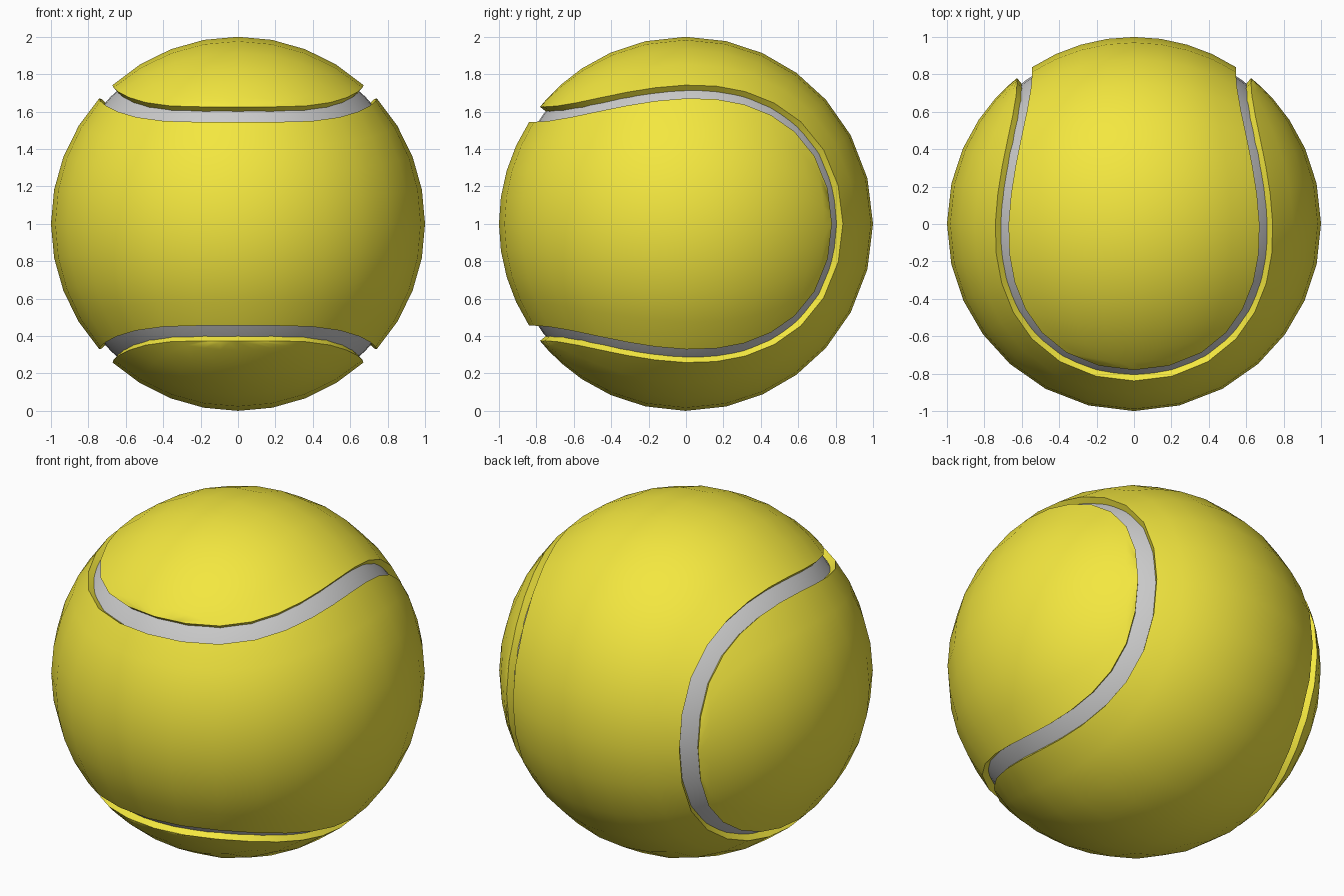
import bpy, bmesh, math
from mathutils import Vector

if "Cube" in bpy.data.objects:
    bpy.data.objects.remove(bpy.data.objects["Cube"])

CENTRE = Vector((0, 0, 1))
GROOVE = 0.05          # half width of the seam groove
CORE_R = 0.962
ROWS = 4               # face rows on each side of a panel's middle line


def on_sphere(lon, lat):
    # longitude 0 faces the front (-y), positive towards +x
    return Vector((math.sin(lon) * math.cos(lat), -math.cos(lon) * math.cos(lat), math.sin(lat)))


def swap(p):
    # half turn that carries one felt panel onto the other
    return Vector((p.z, -p.y, p.x))


# seam centre line: a quarter as (longitude, latitude), the rest by symmetry
quarter = [on_sphere(math.radians(a), math.radians(b)) for a, b in (
    (0, 35.85), (14, 35.85), (28, 36.2), (41, 37.6), (53, 39.7), (65, 42.0), (77, 43.9), (90, 45))]
seam = quarter + [swap(p) for p in reversed(quarter[:-1])]

# panel edge: the seam line moved sideways by the groove half width
mx = Vector((-1, 1, 1))
mz = Vector((1, 1, -1))
ext = [seam[1] * mx] + seam + [seam[-2] * mz]
edge = []
for i, p in enumerate(seam):
    tangent = ext[i + 2] - ext[i]
    edge.append((p + tangent.cross(p).normalized() * GROOVE).normalized())
edge[-1].z = 0
edge = [p * mx for p in reversed(edge[1:])] + edge


def finish(bm, name, colour=None):
    mesh = bpy.data.meshes.new(name)
    bm.to_mesh(mesh)
    bm.free()
    ob = bpy.data.objects.new(name, mesh)
    ob.location = CENTRE
    bpy.context.collection.objects.link(ob)
    if colour:
        mesh.materials.append(colour)
    bpy.ops.object.select_all(action='DESELECT')
    ob.select_set(True)
    bpy.context.view_layer.objects.active = ob
    bpy.ops.object.shade_smooth_by_angle(angle=math.radians(35))


def felt_panel(name, place, colour):
    bm = bmesh.new()
    cols = []
    for p in edge:
        lon, lat = math.atan2(p.x, -p.y), math.asin(p.z)
        cols.append([bm.verts.new(place(on_sphere(lon, lat * j / ROWS)))
                     for j in range(-ROWS, ROWS + 1)])
    for a, b in zip(cols, cols[1:]):
        for j in range(2 * ROWS):
            bm.faces.new((a[j], b[j], b[j + 1], a[j + 1]))
    bmesh.ops.remove_doubles(bm, verts=bm.verts, dist=1e-4)
    # groove wall running inwards from the rim
    rim = [e for e in bm.edges if e.is_boundary]
    new = bmesh.ops.extrude_edge_only(bm, edges=rim)['geom']
    for v in new:
        if isinstance(v, bmesh.types.BMVert):
            v.co *= 0.945
    bmesh.ops.recalc_face_normals(bm, faces=bm.faces)
    top = max(bm.faces, key=lambda f: f.calc_center_median().length)
    if top.normal.dot(top.calc_center_median()) < 0:
        bmesh.ops.reverse_faces(bm, faces=bm.faces)
    finish(bm, name, colour)


yellow = bpy.data.materials.new("yellow_felt")
yellow.diffuse_color = (0.9, 0.8, 0.05, 1)
yellow.use_nodes = True
yellow.node_tree.nodes["Principled BSDF"].inputs["Base Color"].default_value = yellow.diffuse_color

# two interlocking felt panels
felt_panel("front_felt_panel", lambda p: p, yellow)
felt_panel("back_felt_panel", swap, yellow)

# grey core showing in the groove
bm = bmesh.new()
bmesh.ops.create_uvsphere(bm, u_segments=48, v_segments=24, radius=CORE_R)
finish(bm, "rubber_core")
